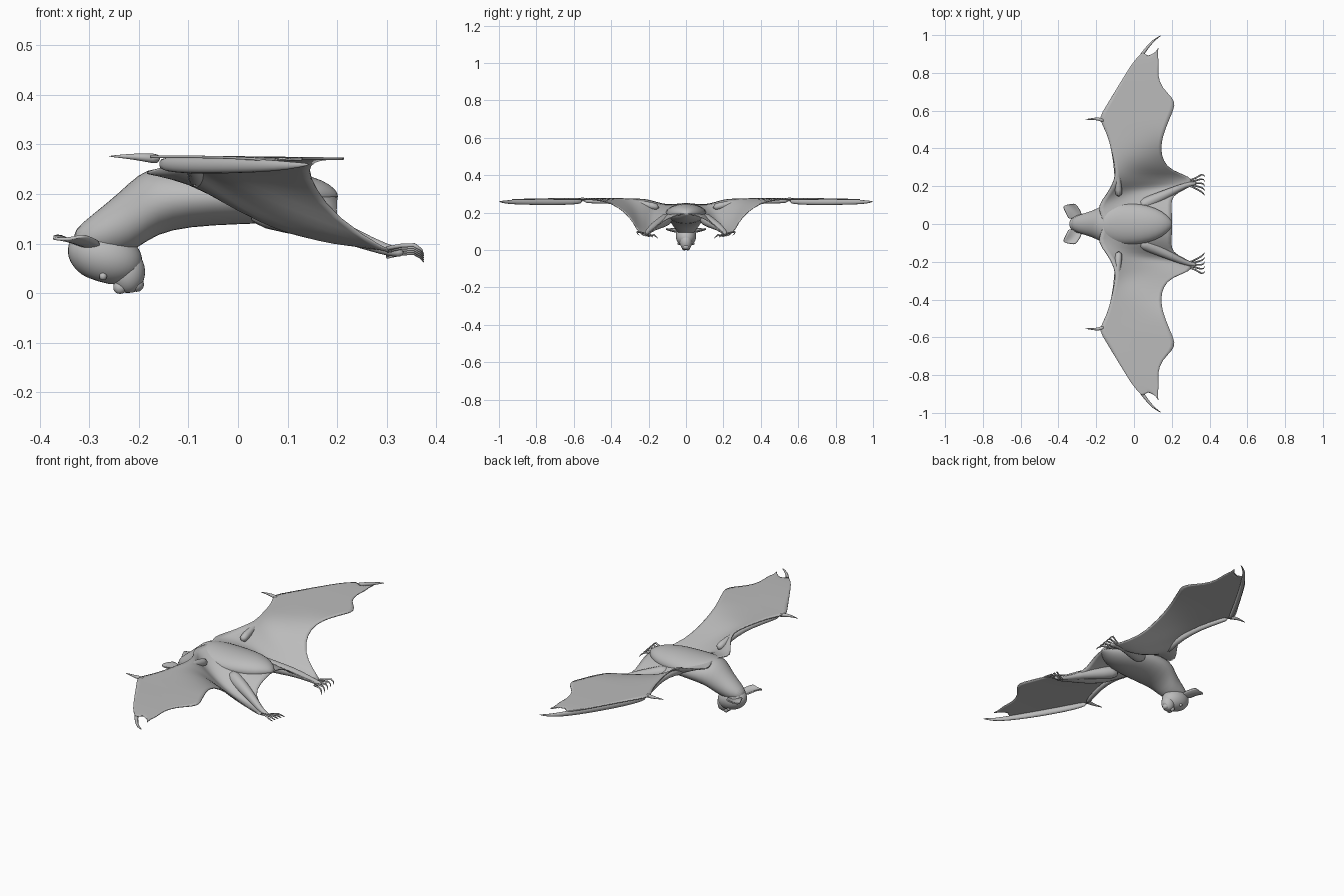
import bpy, math
from mathutils import Vector

fur = bpy.data.materials.new("grey_fur")
fur.diffuse_color = (0.5, 0.5, 0.5, 1)


def build(name, verts, faces, mirror=False, subsurf=0, thick=0):
    me = bpy.data.meshes.new(name)
    me.from_pydata([tuple(v) for v in verts], [], faces)
    me.materials.append(fur)
    ob = bpy.data.objects.new(name, me)
    bpy.context.collection.objects.link(ob)
    if mirror:
        m = ob.modifiers.new("mirror", 'MIRROR')
        m.use_axis = (False, True, False)
        m.merge_threshold = 0.0005
    if subsurf:
        s = ob.modifiers.new("smooth", 'SUBSURF')
        s.levels = s.render_levels = subsurf
    if thick:
        t = ob.modifiers.new("thickness", 'SOLIDIFY')
        t.thickness, t.offset = thick, 0
    for p in me.polygons:
        p.use_smooth = True
    return ob


def loft(name, rings, **kw):
    """Skin closed rings of equal size and cap both ends."""
    n = len(rings[0])
    faces = [(i * n + j, i * n + (j + 1) % n, (i + 1) * n + (j + 1) % n, (i + 1) * n + j)
             for i in range(len(rings) - 1) for j in range(n)]
    faces += [tuple(range(n))[::-1], tuple(range((len(rings) - 1) * n, len(rings) * n))]
    return build(name, [v for r in rings for v in r], faces, **kw)


def tube(name, pts, n=8, squash=1.0, **kw):
    """Tapered tube through (x, y, z, radius) points."""
    rings = []
    for i, p in enumerate(pts):
        a, b = pts[max(i - 1, 0)], pts[min(i + 1, len(pts) - 1)]
        d = (Vector(b[:3]) - Vector(a[:3])).normalized()
        side = d.cross(Vector((0, 0, 1))).normalized()
        up = side.cross(d)
        rings.append([Vector(p[:3]) + p[3] * (math.cos(t) * side * squash + math.sin(t) * up)
                      for t in (math.tau * k / n for k in range(n))])
    return loft(name, rings, mirror=True, **kw)


def ball(name, c, r, tilt=0, mirror=False):
    rings, n = [], 16
    for i in range(1, 10):
        a = math.pi * i / 10
        ring = []
        for k in range(n):
            b = math.tau * k / n
            x, y, z = (r[0] * math.sin(a) * math.cos(b), r[1] * math.sin(a) * math.sin(b),
                       -r[2] * math.cos(a))
            ring.append((c[0] + x * math.cos(tilt) + z * math.sin(tilt), c[1] + y,
                         c[2] - x * math.sin(tilt) + z * math.cos(tilt)))
        rings.append(ring)
    return loft(name, rings, mirror=mirror, subsurf=1)


# Torso: vertical oval sections (x, bottom, top, half width)
torso = [(-.335, .09, .125, .025), (-.29, .07, .162, .052), (-.24, .075, .203, .064),
         (-.2, .09, .243, .082), (-.165, .118, .256, .1), (-.1, .133, .252, .115),
         (0, .138, .25, .112), (.08, .14, .25, .1), (.15, .155, .238, .07),
         (.19, .18, .218, .03), (.202, .19, .2, .01)]
loft("torso", [[(x, w * math.cos(t), (a + b) / 2 + (b - a) / 2 * math.sin(t))
                for t in (math.tau * k / 16 for k in range(16))] for x, a, b, w in torso], subsurf=1)

# Head, face pointing down
ball("head", (-.268, 0, .075), (.08, .057, .056), .3)
ball("muzzle", (-.222, 0, .043), (.036, .034, .045))
ball("nose", (-.238, .01, .012), (.014, .012, .014), mirror=True)
ball("chin", (-.205, 0, .018), (.016, .018, .016))
ball("eye", (-.272, .038, .034), (.008, .008, .008), mirror=True)

# Cupped ears: rows from root to tip, front edge to back edge
ear = [[(-.272, .045, .1), (-.3, .04, .088), (-.345, .02, .108)],
       [(-.29, .08, .108), (-.318, .068, .094), (-.355, .05, .115)],
       [(-.308, .104, .116), (-.338, .09, .1), (-.37, .078, .116)],
       [(-.318, .107, .115), (-.348, .103, .108), (-.376, .097, .11)]]
build("ear", [v for r in ear for v in r],
      [(i * 3 + j, i * 3 + j + 1, i * 3 + j + 4, i * 3 + j + 3) for i in range(3) for j in range(2)],
      mirror=True, subsurf=2, thick=.006)

# Wing and tail membrane: (lead x, lead y, lead z, trail x, trail y, trail z, sag)
ribs = [(-.15, 0, .25, .2, 0, .195, 0), (-.18, .05, .245, .2, .05, .188, 0),
        (-.19, .1, .24, .198, .1, .168, 0), (-.145, .155, .255, .2, .15, .135, .035),
        (-.125, .19, .265, .27, .185, .1, .055), (-.11, .22, .271, .325, .21, .083, .045),
        (-.1, .255, .273, .3, .25, .083, .02), (-.1, .29, .274, .2, .28, .15, 0),
        (-.108, .34, .275, .155, .33, .208, -.01), (-.122, .4, .275, .139, .4, .252, -.005),
        (-.14, .47, .275, .155, .475, .268, 0), (-.168, .525, .275, .178, .53, .271, 0),
        (-.185, .565, .275, .195, .575, .271, 0), (-.15, .62, .275, .22, .628, .271, 0),
        (-.12, .67, .275, .204, .67, .271, 0), (-.09, .72, .275, .148, .72, .272, 0),
        (-.047, .79, .274, .123, .79, .272, 0), (-.01, .85, .273, .134, .86, .271, 0),
        (.02, .885, .271, .122, .9, .27, 0), (.045, .912, .27, .133, .94, .27, 0)]
cols, verts = 9, []
for i, (ax, ay, az, bx, by, bz, sag) in enumerate(ribs):
    for j in range(cols):
        t = j / (cols - 1)
        notch = .035 * math.sin(math.pi * t) if i == len(ribs) - 1 else 0
        verts.append((ax + (bx - ax) * t, ay + (by - ay) * t - notch,
                      az + (bz - az) * t - sag * math.sin(math.pi * t)))
build("wing_membrane", verts,
      [(i * cols + j, i * cols + j + 1, (i + 1) * cols + j + 1, (i + 1) * cols + j)
       for i in range(len(ribs) - 1) for j in range(cols - 1)], mirror=True, subsurf=1, thick=.005)

# Arm and leading finger along the front edge of the wing, ending in a hooked tip
tube("forearm", [(-.08, .14, .225, .026), (-.085, .22, .247, .018), (-.095, .33, .258, .014),
                 (-.12, .45, .261, .013), (-.155, .555, .262, .013)], subsurf=1)
tube("leading_finger", [(-.16, .55, .261, .014), (-.125, .62, .258, .017), (-.08, .7, .257, .018),
                        (-.01, .82, .257, .017), (.055, .916, .257, .014), (.1, .972, .257, .009),
                        (.147, 1, .26, .002)], squash=.7, subsurf=1)
tube("thumb", [(-.155, .545, .27, .013), (-.19, .558, .274, .009), (-.225, .556, .276, .005),
               (-.262, .553, .276, .001)], subsurf=1)

# Legs, feet and curved toes
tube("leg", [(.02, .09, .175, .04), (.1, .125, .15, .034), (.2, .172, .128, .024),
             (.27, .205, .097, .015), (.315, .215, .083, .012), (.335, .216, .081, .008)], subsurf=1)
for k in range(5):
    s = k - 2
    y, z = .216 + s * .008, .082 + s * .004
    tube("toe_%d" % (k + 1),
         [(.3, y, z, .005), (.33, y + s * .007, z + .006, .0045), (.355, y + s * .014, z + .007, .0045),
          (.369, y + s * .017 - .006, z - .002, .003), (.374, y + s * .017 - .016, z - .011, .001)], n=6)
